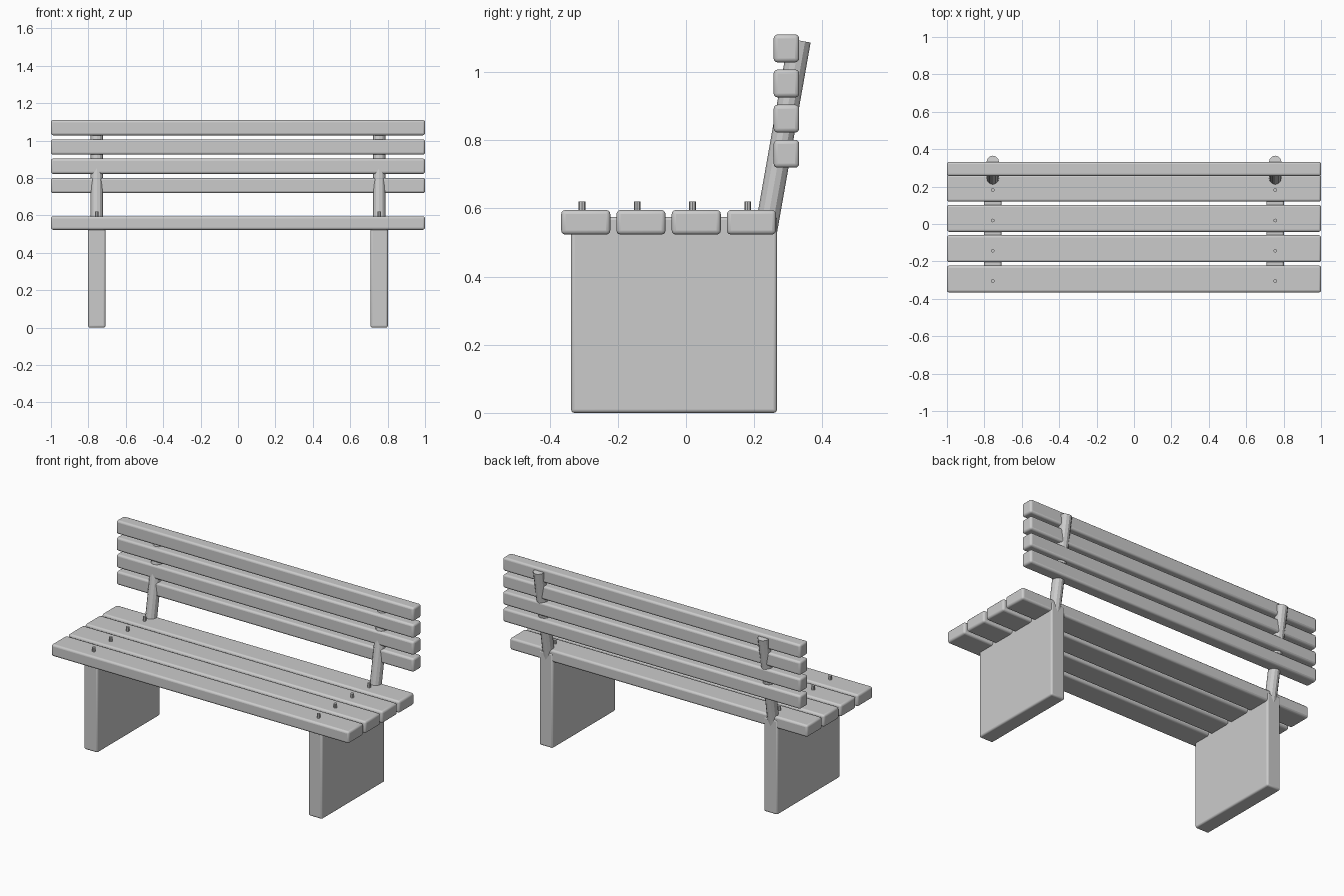
import bpy
from math import radians
from mathutils import Vector

cube = bpy.data.objects.get("Cube")
if cube:
    bpy.data.objects.remove(cube, do_unlink=True)

# One plain grey for the whole bench
grey = bpy.data.materials.new("plain_grey")
grey.use_nodes = True
colour = (0.6, 0.6, 0.6, 1)
grey.diffuse_color = colour
grey.node_tree.nodes["Principled BSDF"].inputs["Base Color"].default_value = colour


def finish(name, bevel=0):
    obj = bpy.context.object
    obj.name = name
    obj.data.materials.append(grey)
    if bevel:
        mod = obj.modifiers.new("rounded_edges", "BEVEL")
        mod.width = bevel
        mod.segments = 3
        bpy.ops.object.shade_smooth_by_angle(angle=radians(35))
    return obj


def box(name, x, y, z, bevel):
    """Rounded box from (min, max) ranges on each axis."""
    ranges = (x, y, z)
    bpy.ops.mesh.primitive_cube_add(size=1, location=[sum(r) / 2 for r in ranges])
    bpy.context.object.scale = [r[1] - r[0] for r in ranges]
    bpy.ops.object.transform_apply(location=False, rotation=False, scale=True)
    return finish(name, bevel)


def rod(name, start, end, radius, sides):
    start, end = Vector(start), Vector(end)
    axis = end - start
    bpy.ops.mesh.primitive_cylinder_add(
        vertices=sides, radius=radius, depth=axis.length, location=(start + end) / 2,
        rotation=axis.to_track_quat("Z", "Y").to_euler())
    return finish(name)


SLAT_X = (-1, 1)
SEAT_Y = [-0.294 + 0.162 * i for i in range(4)]

# Seat planks
for i, y in enumerate(SEAT_Y):
    box(f"seat_slat_{i + 1}", SLAT_X, (y - 0.072, y + 0.072), (0.523, 0.595), 0.012)

# Backrest planks
for i in range(4):
    z = 0.76 + 0.103 * i
    box(f"back_slat_{i + 1}", SLAT_X, (0.257, 0.332), (z - 0.041, z + 0.041), 0.012)

# Slab legs, leaning posts and bolts on each side
for side, sx in (("left", 1), ("right", -1)):
    x = 0.755 * sx
    box(f"{side}_leg", (x - 0.046, x + 0.046), (-0.337, 0.267), (0, 0.575), 0.01)
    rod(f"{side}_back_post", (x, 0.232, 0.52), (x, 0.333, 1.092), 0.033, 12)
    for i, y in enumerate(SEAT_Y):
        rod(f"{side}_bolt_{i + 1}", (x, y - 0.011, 0.58), (x, y - 0.011, 0.62), 0.01, 8)
